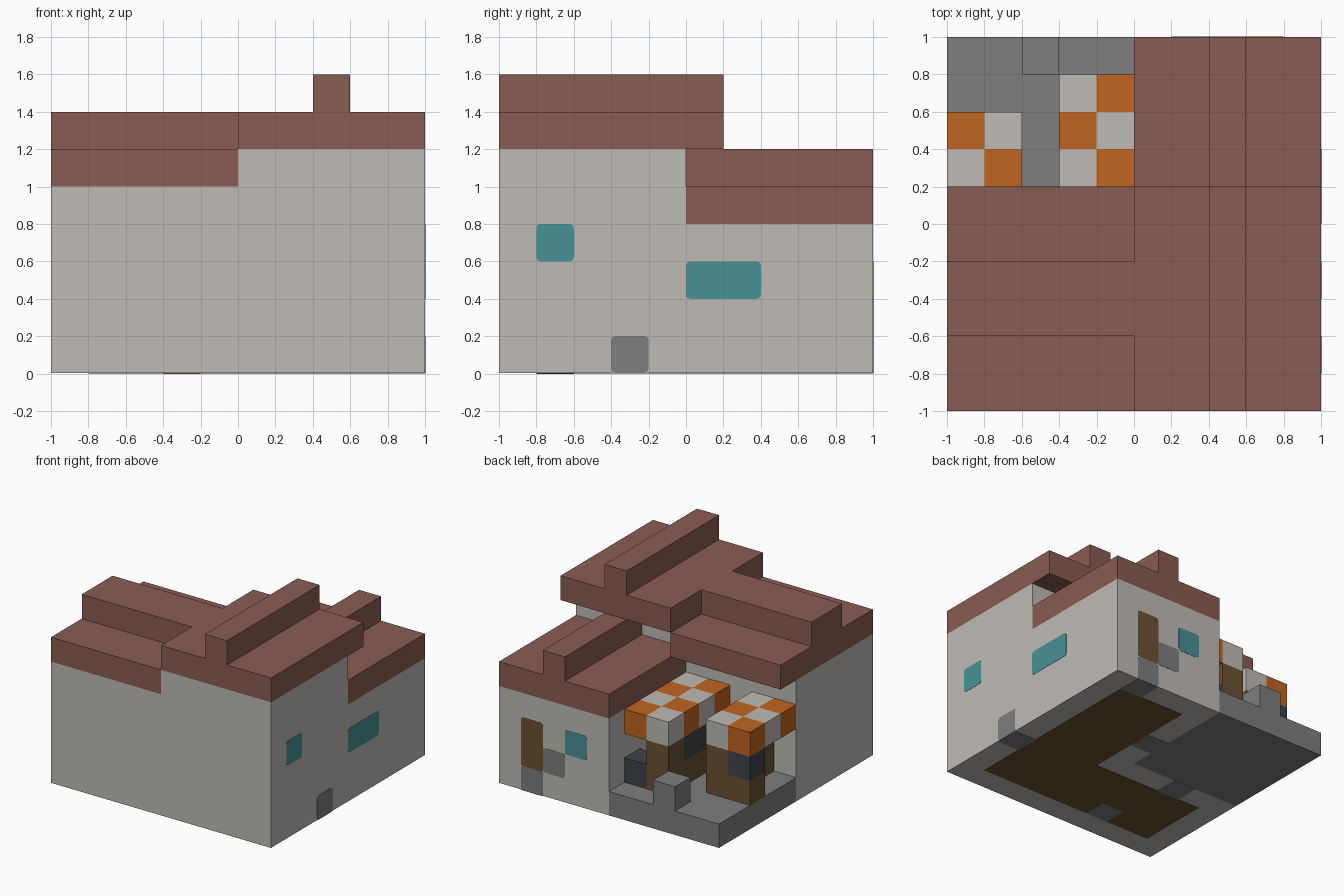
import bpy, bmesh, math
from mathutils import Vector

cube = bpy.data.objects.get("Cube")
if cube:
    bpy.data.objects.remove(cube, do_unlink=True)


def material(name, *rgb):
    """Flat material from 8-bit display values."""
    col = [((c / 255 + 0.055) / 1.055) ** 2.4 for c in rgb] + [1.0]
    m = bpy.data.materials.new(name)
    m.use_nodes = True
    m.diffuse_color = col
    bsdf = m.node_tree.nodes["Principled BSDF"]
    bsdf.inputs["Base Color"].default_value = col
    bsdf.inputs["Roughness"].default_value = 0.9
    return m


PLASTER = material("plaster", 191, 187, 182)
ROOF = material("roof_clay", 138, 92, 83)
STONE = material("stone", 126, 126, 126)
GLASS = material("teal_glass", 72, 145, 150)
WOOD = material("brown_wood", 107, 82, 50)
CLOTH = material("orange_cloth", 192, 101, 33)
IRON = material("dark_iron", 62, 68, 70)

SKIN = 0.004   # thickness of painted panels
CELL = 0.2


def make(name, bm, *mats):
    mesh = bpy.data.meshes.new(name)
    bm.to_mesh(mesh)
    bm.free()
    for m in mats:
        mesh.materials.append(m)
    obj = bpy.data.objects.new(name, mesh)
    bpy.context.collection.objects.link(obj)
    return obj


def box_mesh(x, y, z):
    bm = bmesh.new()
    bmesh.ops.create_cube(bm, size=1)
    for v in bm.verts:
        for i, (lo, hi) in enumerate((x, y, z)):
            v.co[i] = lo if v.co[i] < 0 else hi
    return bm


def box(name, mat, x, y, z):
    return make(name, box_mesh(x, y, z), mat)


def panel(name, mat, axis, at, u, v):
    """Thin plate with softened corners, centred on a wall plane."""
    spans = [u, v]
    spans.insert(axis, (at - SKIN / 2, at + SKIN / 2))
    bm = box_mesh(*spans)
    edges = [e for e in bm.edges
             if abs((e.verts[0].co - e.verts[1].co)[axis]) > SKIN / 2]
    bmesh.ops.bevel(bm, geom=edges, offset=0.02, segments=2, profile=0.5,
                    affect='EDGES')
    return make(name, bm, mat)


# Walls and courtyard
box("front_hall_left", PLASTER, (0, 1), (-1, 0), (SKIN, 1.2))
box("front_hall_right", PLASTER, (-1, 0), (-1, 0), (SKIN, 1))
box("back_wing", PLASTER, (0, 1), (0, 1), (SKIN, 0.8))
box("courtyard_floor", STONE, (-1, 0), (0, 1), (SKIN, 0.2))
box("courtyard_post", STONE, (-0.6, -0.4), (0.8, 1), (0.2, 0.4))

# Roof slabs, each with a ridge on top
roofs = [
    ("hall_left", (0, 1), (-1, 0.2), 1.2, (0.4, 0.6), (-1, 0.2)),
    ("hall_right", (-1, 0), (-1, 0.2), 1.0, (-1, 0), (-0.6, -0.2)),
    ("back_wing", (0, 1), (0, 1), 0.8, (0.4, 0.6), (0, 1)),
]
for name, x, y, z, ridge_x, ridge_y in roofs:
    box(name + "_roof", ROOF, x, y, (z, z + CELL))
    box(name + "_ridge", ROOF, ridge_x, ridge_y, (z + CELL, z + 2 * CELL))

# Windows, doors and steps on the left side wall
panel("side_window_small", GLASS, 0, 1, (-0.8, -0.6), (0.6, 0.8))
panel("side_window_wide", GLASS, 0, 1, (0, 0.4), (0.4, 0.6))
panel("side_stone", STONE, 0, 1, (-0.4, -0.2), (SKIN, 0.2))

# Back wall of the wing
panel("back_door", WOOD, 1, 1, (0.6, 0.8), (0.2, 0.6))
panel("back_step", STONE, 1, 1, (0.6, 0.8), (SKIN, 0.2))
panel("back_stone", STONE, 1, 1, (0.4, 0.6), (0.2, 0.4))
panel("back_window", GLASS, 1, 1, (0.2, 0.4), (0.4, 0.6))

# Courtyard doors
panel("courtyard_door_wing", WOOD, 0, 0, (0.2, 0.4), (0.2, 0.6))
panel("courtyard_door_hall", WOOD, 1, 0, (-0.6, -0.4), (0.2, 0.6))

# Underside: wooden floor in an L, and the stone sills
box("floor_wing", WOOD, (0.2, 0.8), (-0.8, 0.8), (0, SKIN * 2))
box("floor_hall", WOOD, (-0.8, 0.2), (-0.8, -0.2), (0, SKIN * 2))
sills = {"side": (0.8, -0.4), "back": (0.6, 0.8),
         "wing": (0, 0.2), "hall": (-0.6, -0.2)}
for name, (x, y) in sills.items():
    box(name + "_sill", STONE, (x, x + CELL), (y, y + CELL), (0, SKIN * 2))
box("hearth_base", STONE, (-0.4, -0.2), (-0.8, -0.6), (-0.001, SKIN))


def awning(name, x0, rows):
    """Checkered canopy: a box cut on the cell grid, coloured by parity."""
    bm = box_mesh((x0, x0 + 2 * CELL), (0, rows * CELL), (0.6, 0.8))
    cuts = [((x0 + CELL, 0, 0), (1, 0, 0))]
    cuts += [((0, j * CELL, 0), (0, 1, 0)) for j in range(1, rows)]
    for co, no in cuts:
        bmesh.ops.bisect_plane(bm, geom=bm.verts[:] + bm.edges[:] + bm.faces[:],
                               plane_co=co, plane_no=no)
    bm.normal_update()
    for f in bm.faces:
        c = f.calc_center_median() - f.normal * (CELL / 2)
        i = math.floor((c.x - x0) / CELL)
        j = math.floor(c.y / CELL)
        f.material_index = (i + j) % 2
    make(name, bm, CLOTH, PLASTER)


# Market stalls
awning("outer_awning", -1, 3)
awning("inner_awning", -0.4, 4)
box("outer_counter", WOOD, (-0.8, -0.6), (0, 0.6), (0.2, 0.6))
box("outer_crate", WOOD, (-1, -0.8), (0.4, 0.6), (0.2, 0.4))
box("outer_iron_block", IRON, (-1, -0.8), (0.4, 0.6), (0.4, 0.6))
box("inner_post", WOOD, (-0.4, -0.2), (0.6, 0.8), (0.2, 0.6))
box("inner_counter", WOOD, (-0.4, -0.2), (0, 0.6), (0.2, 0.4))
box("inner_iron_block", IRON, (-0.4, -0.2), (0.2, 0.6), (0.4, 0.6))
box("inner_iron_low", IRON, (-0.2, 0), (0.6, 0.8), (0.2, 0.4))
